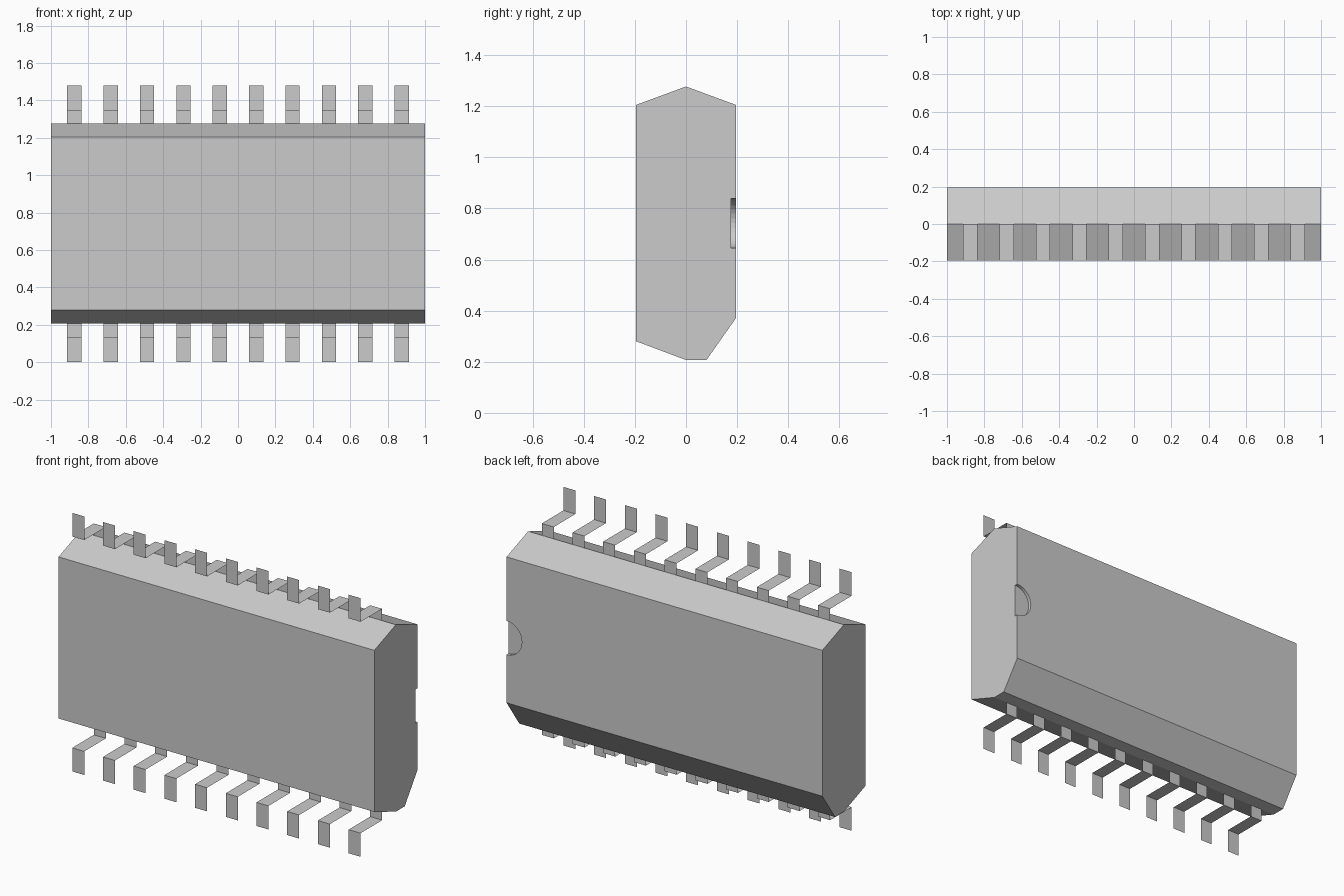
import bpy, bmesh, math
from mathutils import Matrix

default = bpy.data.objects.get("Cube")
if default:
    bpy.data.objects.remove(default, do_unlink=True)

grey = bpy.data.materials.new("plain_grey")
grey.use_nodes = True
grey.diffuse_color = (0.6, 0.6, 0.6, 1)
grey.node_tree.nodes["Principled BSDF"].inputs["Base Color"].default_value = (0.6, 0.6, 0.6, 1)


def make_object(name, bm):
    mesh = bpy.data.meshes.new(name)
    bm.to_mesh(mesh)
    bm.free()
    mesh.materials.append(grey)
    obj = bpy.data.objects.new(name, mesh)
    bpy.context.collection.objects.link(obj)
    return obj


def sweep_x(bm, profile, x0, x1, closed):
    """Sweep a (y, z) profile from x0 to x1; closed profiles get end caps."""
    a = [bm.verts.new((x0, y, z)) for y, z in profile]
    b = [bm.verts.new((x1, y, z)) for y, z in profile]
    n = len(profile)
    for i in range(n if closed else n - 1):
        j = (i + 1) % n
        bm.faces.new((a[i], a[j], b[j], b[i]))
    if closed:
        bm.faces.new(a)
        bm.faces.new(b)
    bmesh.ops.recalc_face_normals(bm, faces=bm.faces)


HALF_DEPTH = 0.195
MID_Z = 0.742

# Package body: ridged top, ridged bottom with a larger back chamfer
bm = bmesh.new()
sweep_x(bm, [(-HALF_DEPTH, 0.28), (0, 0.207), (0.08, 0.207), (HALF_DEPTH, 0.37),
             (HALF_DEPTH, 1.205), (0, 1.277), (-HALF_DEPTH, 1.205)], -1, 1, True)
body = make_object("package_body", bm)

# Shallow half-round orientation notch in the back face
bm = bmesh.new()
bmesh.ops.create_cone(bm, cap_ends=True, segments=32, radius1=0.097, radius2=0.097, depth=0.036,
                      matrix=Matrix.Translation((1, HALF_DEPTH, MID_Z))
                      @ Matrix.Rotation(math.pi / 2, 4, "X"))
cutter = make_object("notch_cutter", bm)
cutter.hide_render = True
notch = body.modifiers.new("notch", "BOOLEAN")
notch.operation = "DIFFERENCE"
notch.solver = "EXACT"
notch.object = cutter
bpy.context.view_layer.objects.active = body
bpy.ops.object.modifier_apply(modifier="notch")
bpy.data.objects.remove(cutter, do_unlink=True)

# Two rows of thin stepped leads
PINS, PITCH, HALF_WIDTH = 10, 0.1945, 0.038
rows = {
    "top_lead": [(0, 1.277), (0, 1.345), (-HALF_DEPTH, 1.345), (-HALF_DEPTH, 1.48)],
    "bottom_lead": [(0, 0.207), (0, 0.135), (-HALF_DEPTH, 0.135), (-HALF_DEPTH, 0)],
}
for name, path in rows.items():
    for i in range(PINS):
        x = (i - (PINS - 1) / 2) * PITCH
        bm = bmesh.new()
        sweep_x(bm, path, x - HALF_WIDTH, x + HALF_WIDTH, False)
        make_object(f"{name}_{i + 1}", bm)
